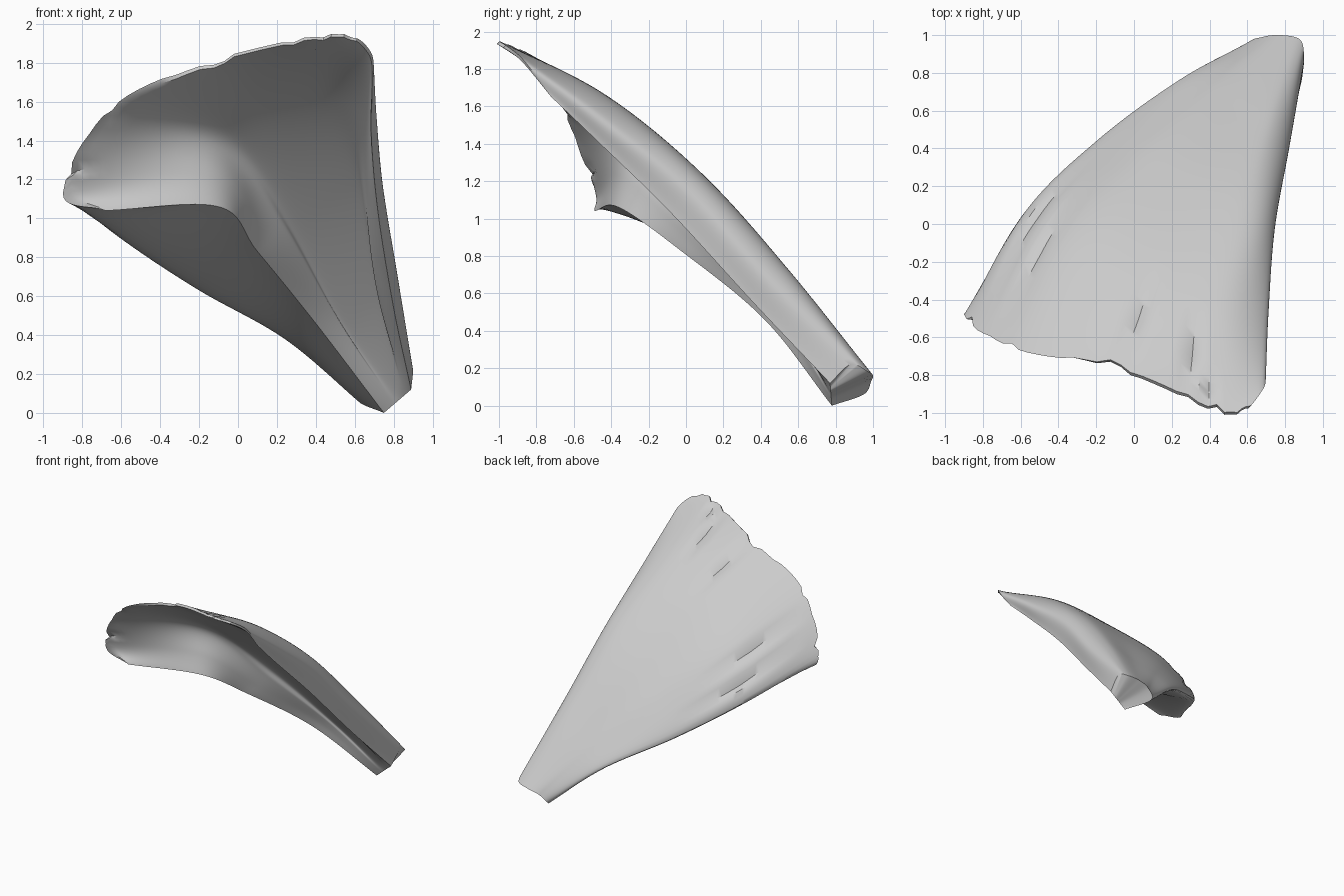
import bpy, bmesh, math, random
from mathutils import Vector as V

if "Cube" in bpy.data.objects:
    bpy.data.objects.remove(bpy.data.objects["Cube"])

random.seed(4)
M, N = 10, 64          # steps per span across, steps along

# Rails of the outer skin, each running from the narrow root to the wide tip
under_lip = [(.75, .78, .0), (.40, .42, .46), (.10, -.03, .83), (-.10, -.36, 1.06), (-.68, -.49, 1.04)]
left_edge = [(.62, .95, .06), (.24, .75, .38), (-.20, .42, .63), (-.58, .04, .88), (-.90, -.48, 1.13)]
top_left = [(.68, .99, .13), (.38, .72, .50), (.0, .37, .88), (-.35, -.05, 1.24), (-.66, -.66, 1.57)]
top_mid = [(.78, 1.0, .16), (.55, .65, .59), (.30, .22, 1.08), (.10, -.27, 1.52), (-.08, -.77, 1.83)]
top_right = [(.88, .975, .18), (.72, .52, .75), (.60, .06, 1.26), (.48, -.45, 1.67), (.48, -1.0, 1.95)]
right_edge = [(.90, .88, .22), (.82, .43, .70), (.74, .0, 1.18), (.70, -.45, 1.55), (.68, -.88, 1.86)]
right_lip = [(.89, .77, .12), (.80, .37, .54), (.72, -.08, 1.03), (.685, -.48, 1.42), (.69, -.72, 1.65)]
rails = [under_lip, left_edge, top_left, top_mid, top_right, right_edge, right_lip]

# Inner skin: a thick lower lip on the left, thin offset wall elsewhere, solid root
inner_floor = [(.45, .46, .475), (.16, .03, .88), (-.13, -.33, 1.22), (-.86, -.49, 1.16)]
inner_left = [(.51, .50, .48), (.23, .08, .96), (-.10, -.28, 1.40), (-.66, -.64, 1.545)]
inward = {3: (.05, -.65, -.75), 4: (-.05, -.65, -.75), 5: (-.6, -.4, -.5)}
thick = [.17, .13, .07, .02]


def spline(pts, n):
    """Catmull-Rom curve through pts with n steps per span."""
    p = [2 * pts[0] - pts[1]] + pts + [2 * pts[-1] - pts[-2]]
    out = []
    for i in range(len(pts) - 1):
        a, b, c, d = p[i:i + 4]
        for k in range(n):
            t = k / n
            out.append(.5 * (2 * b + (c - a) * t + (2 * a - 5 * b + 4 * c - d) * t * t
                             + (3 * b - a - 3 * c + d) * t ** 3))
    return out + [pts[-1]]


def inner_rail(i):
    """Inner partner of outer rail i; the lips are shared, the root is flat."""
    root = V(under_lip[0]).lerp(V(right_lip[0]), i / 6)
    if i in (0, 6):
        rest = [V(p) for p in rails[i][1:]]
    elif i in (1, 2):
        rest = [V(p) for p in (inner_floor, inner_left)[i - 1]]
    else:
        rest = [V(p) + V(inward[i]) * t for p, t in zip(rails[i][1:], thick)]
    return [root] + rest


outer_rails = [spline([V(p) for p in r], N // 4) for r in rails]
inner_rails = [spline(inner_rail(i), N // 4) for i in range(7)]
outer = [spline([r[j] for r in outer_rails], M) for j in range(N + 1)]
inner = [spline([r[j] for r in inner_rails], M) for j in range(N + 1)]
W = len(outer[0])

# Narrow splits in the outer skin: column, start and end along the length
for col, a, b in [(15, .52, .95), (18, .62, .98), (30, .72, 1), (36, .76, 1), (38, .9, 1)]:
    for j in range(N + 1):
        s = (j / N - a) / (b - a)
        if 0 < s <= 1:
            outer[j][col] += V((.1, -.5, -.7)) * .07 * min(s, 1.05 - s)

# Ragged tip
for i in range(11, W - 16):
    pull = random.uniform(0, .018) + (.03 if i in (13, 20, 29, 30, 36, 39) else 0)
    back = (outer[N - 4][i] - outer[N][i]).normalized() * pull
    for j, f in ((N, 1), (N - 1, .6), (N - 2, .3)):
        outer[j][i] += back * f
        inner[j][i] += back * f

# Build both skins and join them at the lips, root and tip
bm = bmesh.new()
vo = [[bm.verts.new(p) for p in row] for row in outer]
vi = [[bm.verts.new(p) for p in row] for row in inner]
for j in range(N):
    for i in range(W - 1):
        bm.faces.new((vo[j][i], vo[j][i + 1], vo[j + 1][i + 1], vo[j + 1][i]))
        bm.faces.new((vi[j][i], vi[j + 1][i], vi[j + 1][i + 1], vi[j][i + 1]))
for j in (0, N):
    for i in range(W - 1):
        bm.faces.new((vo[j][i], vo[j][i + 1], vi[j][i + 1], vi[j][i]))
bmesh.ops.remove_doubles(bm, verts=bm.verts, dist=.0004)
bmesh.ops.recalc_face_normals(bm, faces=bm.faces)

mesh = bpy.data.meshes.new("fan_shell")
bm.to_mesh(mesh)
bm.free()
obj = bpy.data.objects.new("fan_shell", mesh)
bpy.context.collection.objects.link(obj)
bpy.context.view_layer.objects.active = obj
obj.select_set(True)
bpy.ops.object.shade_smooth_by_angle(angle=math.radians(40))
